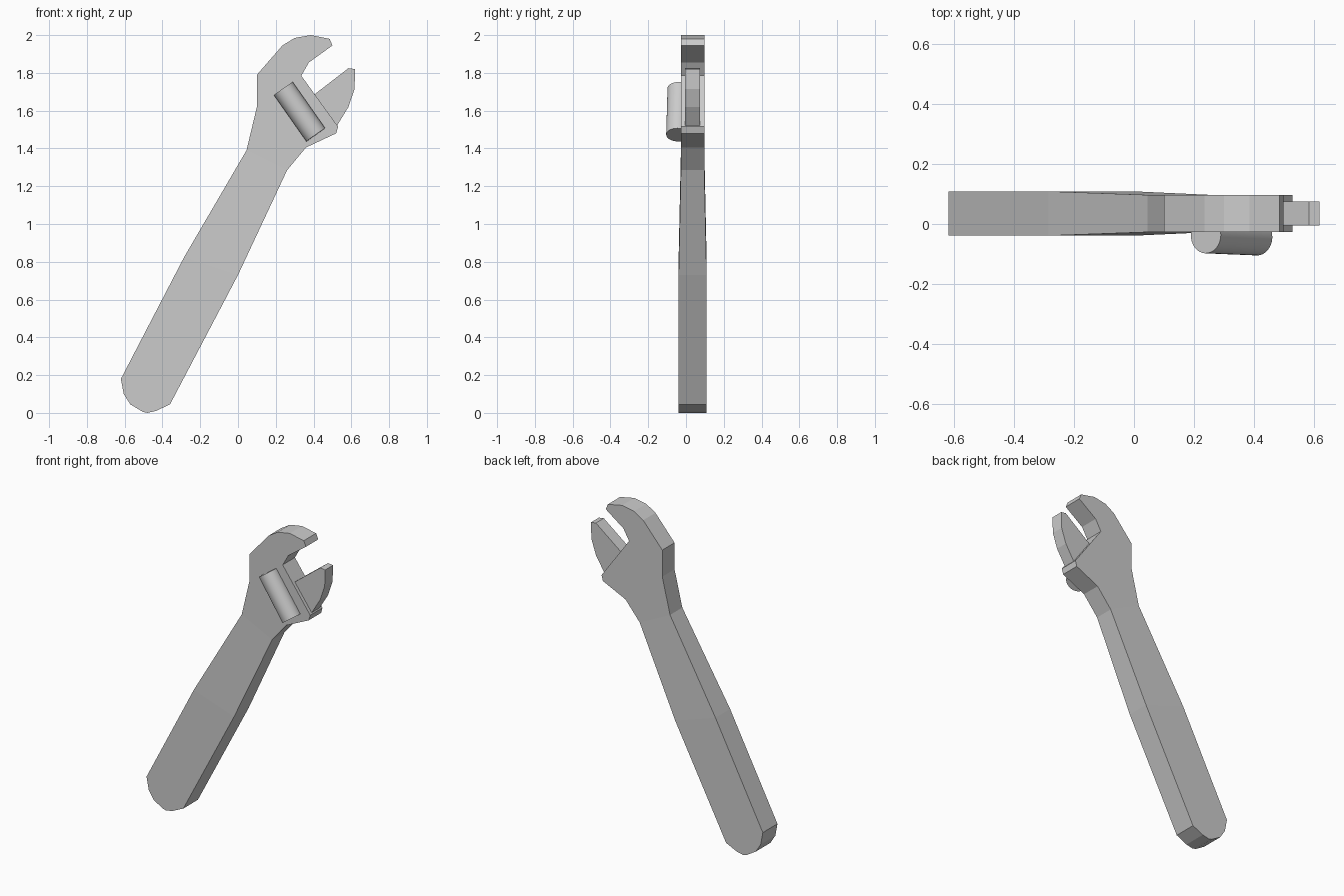
import bpy, bmesh, math
from mathutils import Vector

cube = bpy.data.objects.get("Cube")
if cube:
    bpy.data.objects.remove(cube, do_unlink=True)

steel = bpy.data.materials.new("grey steel")
steel.use_nodes = True
steel.diffuse_color = (0.6, 0.6, 0.6, 1)
steel.node_tree.nodes["Principled BSDF"].inputs["Base Color"].default_value = (0.6, 0.6, 0.6, 1)

MID_Y = 0.035


def slab(name, sections):
    """Join flat (x, z) outlines, each with its own half thickness rule, into one plate."""
    bm = bmesh.new()
    for side in (-1, 1):
        for outline in sections:
            bm.faces.new([bm.verts.new((x, MID_Y + side * half, z)) for x, z, half in outline])
    bmesh.ops.remove_doubles(bm, verts=bm.verts, dist=0.0005)
    # Bridge the front and back rims with side walls
    rim = [e for e in bm.edges if e.is_boundary and e.verts[0].co.y < MID_Y]
    back = {(round(v.co.x, 3), round(v.co.z, 3)): v for v in bm.verts if v.co.y > MID_Y}
    for e in rim:
        a, b = e.verts
        c, d = (back[round(v.co.x, 3), round(v.co.z, 3)] for v in (b, a))
        bm.faces.new((a, b, c, d))
    bmesh.ops.recalc_face_normals(bm, faces=bm.faces)
    mesh = bpy.data.meshes.new(name)
    bm.to_mesh(mesh)
    bm.free()
    mesh.materials.append(steel)
    obj = bpy.data.objects.new(name, mesh)
    bpy.context.collection.objects.link(obj)
    return obj


def thick(points, half):
    return [(x, z, half) for x, z in points]


# Handle, tapering neck and fixed jaw in one body
THICK, THIN = 0.074, 0.062
grip = [(-0.285, 0.825), (-0.62, 0.18), (-0.605, 0.1), (-0.57, 0.045), (-0.505, 0.006),
        (-0.48, 0), (-0.435, 0.01), (-0.36, 0.045), (0, 0.73)]
head = [(0.26, 1.285), (0.36, 1.405), (0.52, 1.48), (0.53, 1.515), (0.335, 1.785),
        (0.375, 1.855), (0.5, 1.945), (0.485, 1.98), (0.385, 2), (0.3, 1.985),
        (0.235, 1.945), (0.1, 1.79), (0.1, 1.62), (0.045, 1.39)]
neck = thick([grip[0], grip[-1]], THICK) + thick([head[0], head[-1]], THIN)
slab("wrench_body", [thick(grip, THICK), neck, thick(head, THIN)])

# Sliding jaw, rooted inside the head
jaw = [(0.36, 1.65), (0.41, 1.69), (0.585, 1.825), (0.62, 1.82), (0.617, 1.715),
       (0.585, 1.62), (0.525, 1.522), (0.46, 1.5)]
slab("sliding_jaw", [thick(jaw, 0.04)])

# Adjusting roller, half sunk into the front of the head
top, bottom = Vector((0.24, -0.037, 1.717)), Vector((0.412, -0.044, 1.472))
axis = bottom - top
bpy.ops.mesh.primitive_cylinder_add(vertices=32, radius=0.061, depth=axis.length,
                                    location=(top + bottom) / 2)
roller = bpy.context.object
roller.name = "adjusting_roller"
roller.rotation_euler = axis.to_track_quat("Z", "Y").to_euler()
roller.data.materials.append(steel)
bpy.ops.object.shade_smooth_by_angle(angle=math.radians(35))
